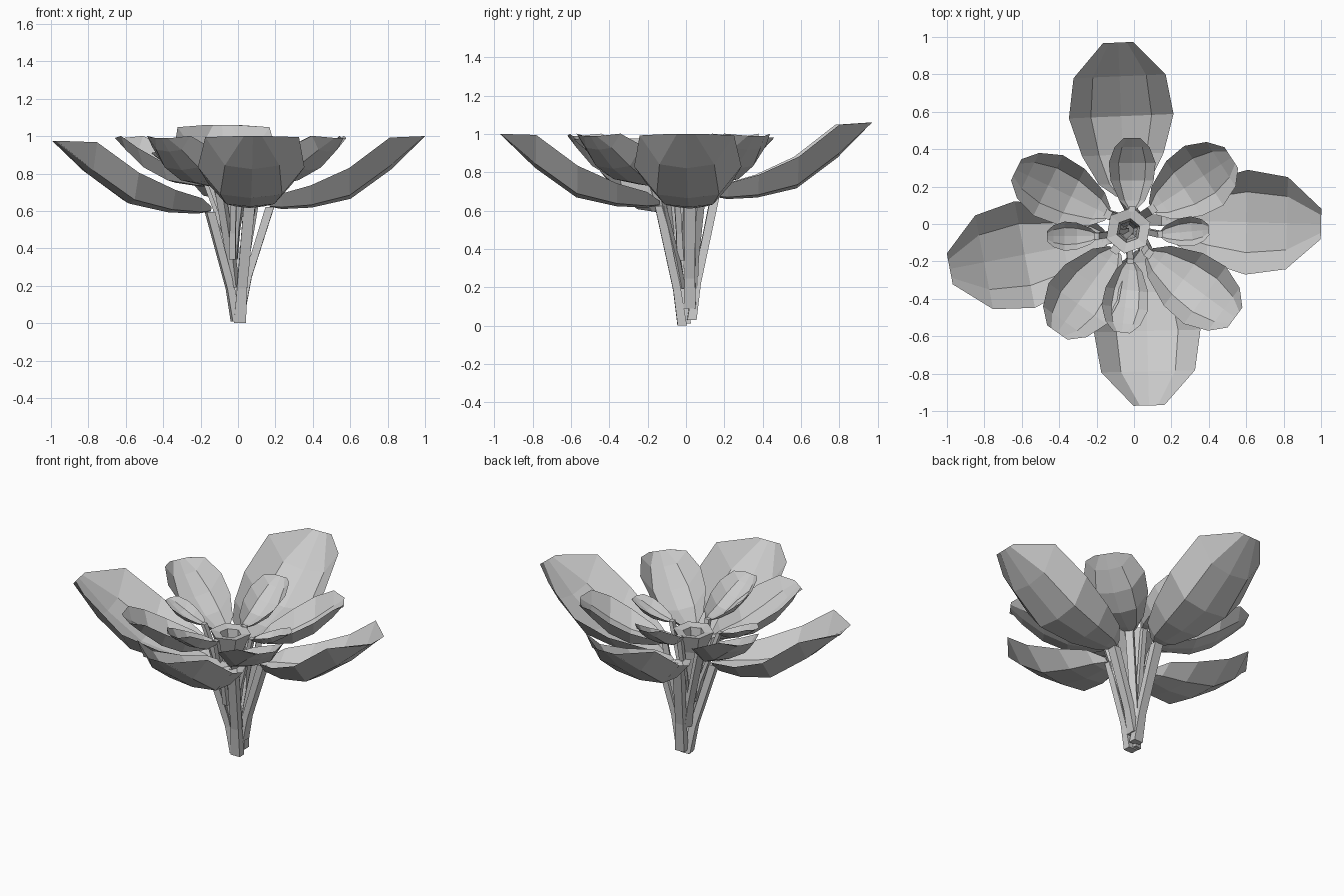
import bpy, math
from mathutils import Vector

if "Cube" in bpy.data.objects:
    bpy.data.objects.remove(bpy.data.objects["Cube"])


def mesh_object(name, verts, faces):
    me = bpy.data.meshes.new(name)
    me.from_pydata([tuple(v) for v in verts], [], faces)
    me.update()
    ob = bpy.data.objects.new(name, me)
    bpy.context.collection.objects.link(ob)
    return ob


def grid_faces(rows, cols):
    return [(r * cols + c, r * cols + c + 1, (r + 1) * cols + c + 1, (r + 1) * cols + c)
            for r in range(rows - 1) for c in range(cols - 1)]


# Cupped leaf surface: stations along the midrib, five points across
ACROSS = [(-1, 1), (-.58, .12), (0, 0), (.58, .12), (1, 1)]
BIG = [(0, .03, .17, .15), (.08, 0, .48, .5), (.27, .02, .78, .72), (.52, .14, 1, 1),
       (.78, .54, .88, 1.04), (1, 1, .29, 0)]          # along, rise, width, cup
INNER = [(0, 0, .2, .1), (.12, 0, .55, .5), (.4, .08, .92, .95), (.65, .34, 1, 1),
         (.87, .72, .75, .7), (1, 1, .35, 0)]


def leaf(name, base, tip, half, cup, stations):
    b, t = Vector(base), Vector(tip)
    d = (t - b).to_2d().normalized()
    side = Vector((-d.y, d.x, 0))
    verts = []
    for f, rise, w, c in stations:
        p = b.lerp(t, f)
        p.z = b.z + (t.z - b.z) * rise
        for u, h in ACROSS:
            verts.append(p + side * (u * w * half) + Vector((0, 0, h * c * cup)))
    mesh_object(name, verts, grid_faces(len(stations), len(ACROSS)))


# Four-sided stem following a path
def stem(name, path, radii, facing):
    d = Vector((facing[0], facing[1], 0)).normalized()
    s = Vector((-d.y, d.x, 0))
    verts, faces = [], []
    for p, r in zip(path, radii):
        for a, b in ((1, 1), (-1, 1), (-1, -1), (1, -1)):
            verts.append(Vector(p) + s * a * r + d * b * r * .75)
    n = len(path)
    for i in range(n - 1):
        for k in range(4):
            j = (k + 1) % 4
            faces.append((i * 4 + k, i * 4 + j, i * 4 + 4 + j, i * 4 + 4 + k))
    faces += [(3, 2, 1, 0), tuple(range(n * 4 - 4, n * 4))]
    mesh_object(name, verts, faces)


def leaf_and_stem(label, root, base, tip, half, cup, stations, r):
    leaf(label + "_leaf", base, tip, half, cup, stations)
    ro, ba = Vector(root), Vector(base)
    mid = ro.lerp(ba, .3)
    mid.xy = ro.xy.lerp(ba.xy, .22)
    d = (Vector(tip) - ba).normalized()
    stem(label + "_stem", [ro, mid, ba + Vector((0, 0, .01))],
         [r, r * .85, r * .95], (d.x, d.y))


# Outer ring of large leaves
for label, root, base, tip, half, cup in [
        ("outer_right", (.02, .02, .09), (.17, .02, .61), (1.0, 0, 1.0), .28, .165),
        ("outer_left", (-.01, -.01, .01), (-.15, -.08, .585), (-.985, -.24, .975), .29, .165),
        ("outer_front", (.01, -.02, 0), (.06, -.14, .615), (.08, -.97, 1.0), .285, .165),
        ("outer_back", (.01, .03, .03), (-.05, .15, .66), (-.085, .97, 1.06), .28, .165)]:
    leaf_and_stem(label, root, base, tip, half, cup, BIG, .032)

# Middle ring of diagonal leaves
for label, root, base, tip, half, cup in [
        ("middle_back_right", (.02, .03, .19), (.1, .08, .73), (.52, .355, .99), .19, .12),
        ("middle_back_left", (-.02, .02, .19), (-.14, .05, .73), (-.63, .29, .99), .18, .12),
        ("middle_front_right", (.02, -.03, .19), (.08, -.16, .73), (.54, -.5, .99), .19, .12),
        ("middle_front_left", (-.02, -.03, .19), (-.1, -.14, .73), (-.41, -.58, .99), .19, .12)]:
    leaf_and_stem(label, root, base, tip, half, cup, INNER, .025)

# Inner ring of small leaves
for label, root, base, tip, half, cup in [
        ("inner_right", (.02, -.03, .34), (.14, -.055, .8), (.4, -.03, .9), .08, .05),
        ("inner_left", (-.04, -.04, .34), (-.2, -.065, .81), (-.465, -.065, .91), .078, .05),
        ("inner_front", (-.03, -.08, .34), (-.02, -.2, .8), (-.065, -.58, .97), .125, .08),
        ("inner_back", (-.02, .02, .34), (-.01, .08, .79), (-.01, .46, .98), .125, .08)]:
    leaf_and_stem(label, root, base, tip, half, cup, INNER, .018)

# Rolled young leaf in the middle: flaring hexagonal cone with a four-sided hollow look
rings = [(.03, .34), (.045, .5), (.075, .68), (.125, .8), (.065, .79), (.05, .6)]
verts = []
for r, z in rings:
    for k in range(7):
        a = math.radians(60 * k + 20)
        verts.append((-.03 + r * math.cos(a), -.035 + r * math.sin(a), z))
mesh_object("rolled_centre_leaf", verts, grid_faces(len(rings), 7))
